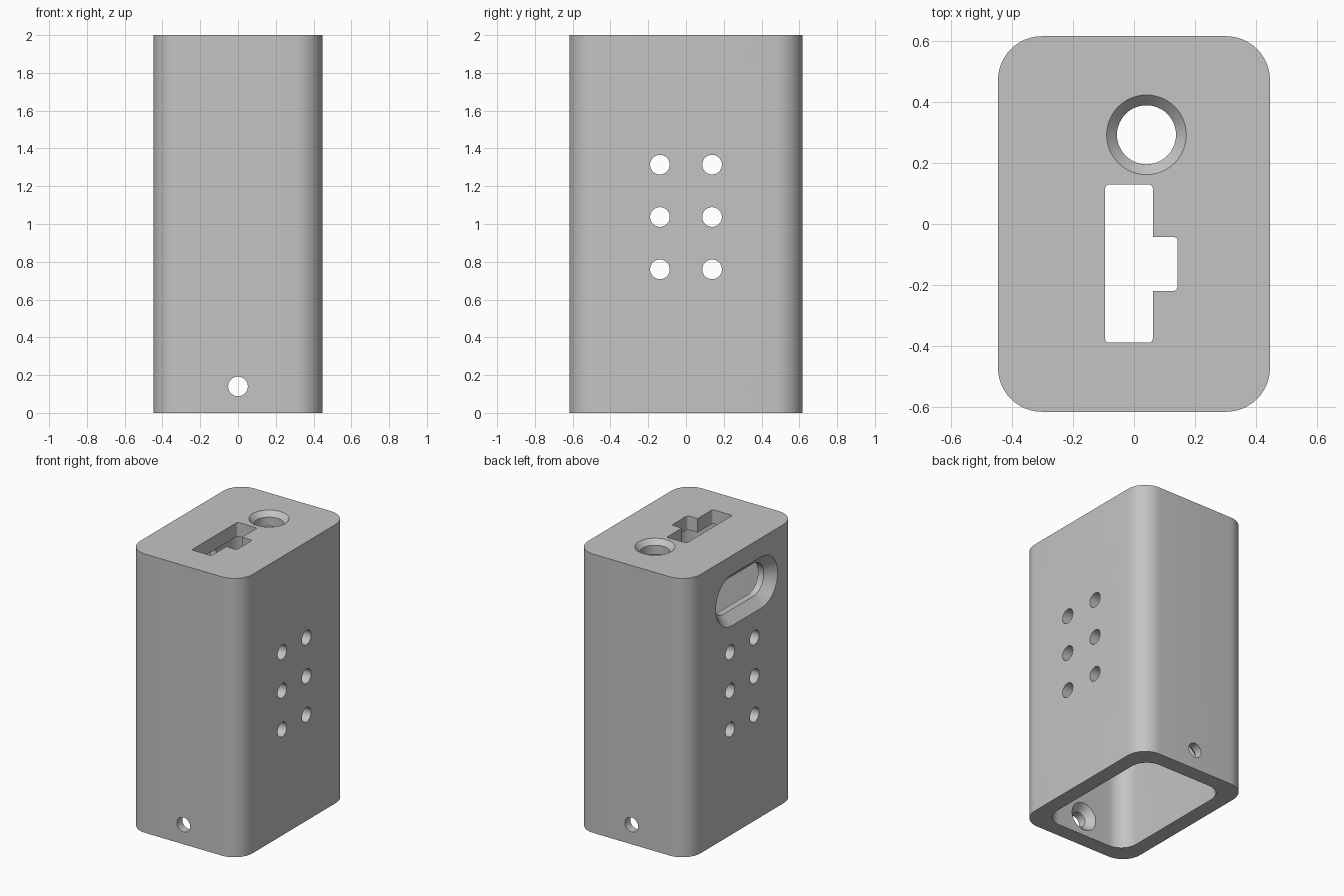
import bpy, bmesh
from math import cos, sin, pi

if "Cube" in bpy.data.objects:
    bpy.data.objects.remove(bpy.data.objects["Cube"], do_unlink=True)

grey = bpy.data.materials.new("plain grey")
grey.use_nodes = True
colour = (0.55, 0.55, 0.55, 1)
grey.diffuse_color = colour
grey.node_tree.nodes["Principled BSDF"].inputs["Base Color"].default_value = colour

WIDTH, DEPTH, HEIGHT = 0.894, 1.234, 2.0
WALL, ROOF = 0.11, 0.10
HALF_W, HALF_D = WIDTH / 2, DEPTH / 2

# Which world axes the outline (u, v) and the loft direction (w) follow
AXES = {
    "x": lambda u, v, w: (w, u, v),
    "y": lambda u, v, w: (u, w, v),
    "z": lambda u, v, w: (u, v, w),
}


def rounded(w, h, r, steps=12):
    """Rounded rectangle outline; a circle when w = h = 2r."""
    points = []
    for quarter, (sx, sy) in enumerate([(1, 1), (-1, 1), (-1, -1), (1, -1)]):
        for i in range(steps + 1):
            a = (quarter + i / steps) * pi / 2
            points.append((sx * (w / 2 - r) + r * cos(a), sy * (h / 2 - r) + r * sin(a)))
    return points


def circle(r):
    return rounded(2 * r, 2 * r, r)


def loft(name, axis, centre, sections):
    """Solid through a list of (outline, position along axis)."""
    bm = bmesh.new()
    rings = [[bm.verts.new(AXES[axis](u + centre[0], v + centre[1], w)) for u, v in outline]
             for outline, w in sections]
    for a, b in zip(rings, rings[1:]):
        for i in range(len(a)):
            j = (i + 1) % len(a)
            bm.faces.new((a[i], a[j], b[j], b[i]))
    bm.faces.new(rings[0])
    bm.faces.new(rings[-1])
    bmesh.ops.remove_doubles(bm, verts=bm.verts[:], dist=1e-5)
    bmesh.ops.recalc_face_normals(bm, faces=bm.faces[:])
    mesh = bpy.data.meshes.new(name)
    bm.to_mesh(mesh)
    bm.free()
    mesh.materials.append(grey)
    obj = bpy.data.objects.new(name, mesh)
    bpy.context.collection.objects.link(obj)
    return obj


# Outer block
outer = rounded(WIDTH, DEPTH, 0.145)
body = loft("case_body", "z", (0, 0), [(outer, 0), (outer, HEIGHT)])

# Cavity open at the bottom
inner = rounded(WIDTH - 2 * WALL, DEPTH - 2 * WALL, 0.125)
cutters = [loft("cavity", "z", (0, 0), [(inner, -0.1), (inner, HEIGHT - ROOF)])]

# Vent holes through both sides
for y in (-0.138, 0.138):
    for z in (0.76, 1.037, 1.314):
        cutters.append(loft("vent", "x", (y, z), [(circle(0.052), -0.6), (circle(0.052), 0.6)]))

# Screw holes front and back, countersunk from the inside
small, big = circle(0.052), circle(0.1)
seat, face = HALF_D - 0.06, HALF_D - WALL
cutters.append(loft("screw_holes", "y", (0, 0.14), [
    (small, -0.7), (small, -seat), (big, -face), (big, face), (small, seat), (small, 0.7)]))

# Chamfered round hole in the roof
cutters.append(loft("roof_hole", "z", (0.041, 0.293), [
    (circle(0.097), HEIGHT - 0.2), (circle(0.097), HEIGHT - 0.035),
    (circle(0.131), HEIGHT), (circle(0.131), HEIGHT + 0.1)]))

# Switch slot in the roof with a side tab
for x0, x1, y0, y1 in ((-0.095, 0.062, -0.39, 0.13), (-0.05, 0.143, -0.22, -0.042)):
    shape = rounded(x1 - x0, y1 - y0, 0.014, 4)
    cutters.append(loft("slot", "z", ((x0 + x1) / 2, (y0 + y1) / 2),
                        [(shape, HEIGHT - 0.2), (shape, HEIGHT + 0.1)]))

# Chamfered oblong window on the -x side
wide = rounded(0.70, 0.366, 0.182)
narrow = rounded(0.57, 0.236, 0.117)
cutters.append(loft("window", "x", (-0.05, 1.68), [
    (wide, -0.6), (wide, -HALF_W), (narrow, -HALF_W + 0.065), (narrow, -0.2)]))

# Cut everything out of the block
bpy.ops.object.select_all(action="DESELECT")
body.select_set(True)
bpy.context.view_layer.objects.active = body
for cutter in cutters:
    cutter.hide_render = True
    mod = body.modifiers.new("cut", "BOOLEAN")
    mod.operation = "DIFFERENCE"
    mod.solver = "EXACT"
    mod.object = cutter
    bpy.ops.object.modifier_apply(modifier=mod.name)
    bpy.data.objects.remove(cutter, do_unlink=True)

bpy.ops.object.shade_smooth_by_angle(angle=pi / 6)
